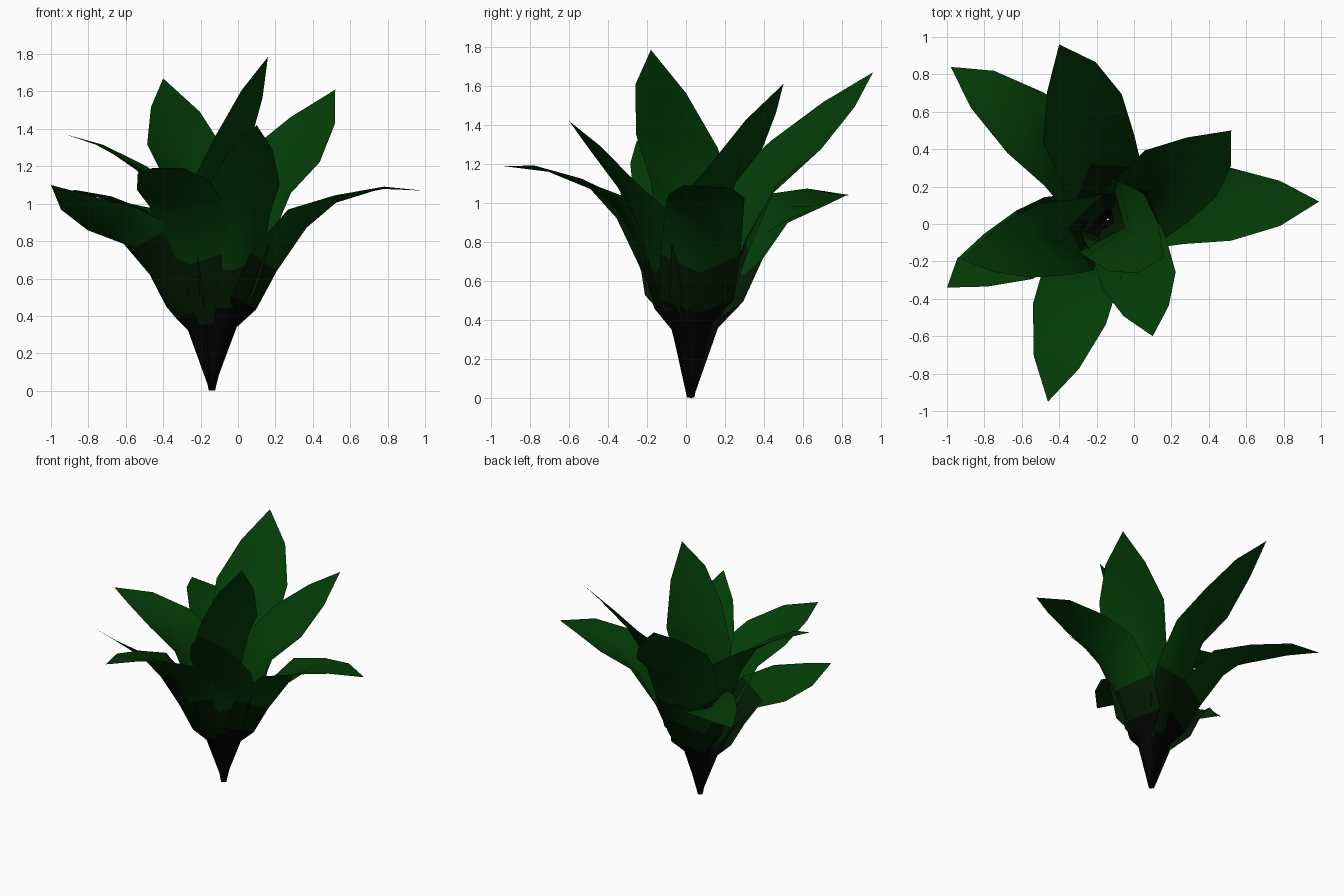
import bpy
from mathutils import Vector as V

if "Cube" in bpy.data.objects:
    bpy.data.objects.remove(bpy.data.objects["Cube"])

ROOT = V((-0.14, 0.025, 0.0))


def material(name, rgb):
    m = bpy.data.materials.new(name)
    m.diffuse_color = (*rgb, 1)
    m.use_nodes = True
    m.node_tree.nodes["Principled BSDF"].inputs["Base Color"].default_value = m.diffuse_color
    return m


# Leaf colours from the dark root to the green blade
MATS = [material("root_dark", (0.001, 0.001, 0.001)),
        material("leaf_shade", (0.001, 0.012, 0.001)),
        material("leaf_green", (0.001, 0.045, 0.002))]


def hermite(p0, t0, p1, t1, t):
    a, b = t * t, t * t * t
    return (p0 * (2*b - 3*a + 1) + t0 * (b - 2*a + t)
            + p1 * (3*a - 2*b) + t1 * (b - a))


def leaf(name, tip, upper, wide, half):
    """Keeled blade from the root through two centre points to a pointed tip.
    half = half-width vector at the widest row."""
    tip, upper, wide, half = V(tip), V(upper), V(wide), V(half)
    out = V((wide.x - ROOT.x, wide.y - ROOT.y, 0)).normalized()
    # Keep every blade's upper side facing up and inwards
    if half.cross(upper - wide).dot(V((0, 0, 1)) - out) < 0:
        half = -half
    start = ROOT + out * 0.006
    t0 = out * 0.12 + V((0, 0, 0.9))
    t1 = (upper - wide) * 2.5
    flat = V((half.x, half.y, 0)).normalized() * 0.21

    # Rows: edges are folded inwards from the keel, more so near the root
    verts, faces = [], []
    for t, w, keel, fold in ((0, .08, 0, .01), (.3, .36, .01, .05),
                             (.39, .92, .06, .09), (.55, 1, .05, .12),
                             (.76, 1, .035, .10), (1, 1, .02, .01)):
        c = hermite(start, t0, wide, t1, t)
        tan = hermite(start, t0, wide, t1, t + .01) - c
        side = flat.lerp(half, t * t) * w
        n = side.cross(tan).normalized()
        verts += [c - side + n * fold, c - n * keel, c + side + n * fold]
    side = half * 0.62
    verts += [upper - side, upper, upper + side, tip]
    for r in range(6):
        for k in (0, 1):
            a = r * 3 + k
            faces.append((a, a + 1, a + 4, a + 3))
    faces += [(18, 19, 21), (19, 20, 21)]

    me = bpy.data.meshes.new(name)
    me.from_pydata(verts, [], faces)
    for m in MATS:
        me.materials.append(m)
    for p in me.polygons:
        z = p.center.z
        p.material_index = 0 if z < 0.42 else 1 if z < 0.75 else 2
        p.use_smooth = True
    ob = bpy.data.objects.new(name, me)
    bpy.context.collection.objects.link(ob)


# Tall inner leaves
leaf("leaf_centre", (.16, -.18, 1.785), (.075, -.13, 1.585), (-.03, -.05, 1.31), (.09, .21, -.035))
leaf("leaf_back", (-.40, .96, 1.67), (-.335, .785, 1.505), (-.28, .57, 1.29), (.21, .13, -.02))
leaf("leaf_back_right", (.52, .50, 1.61), (.40, .385, 1.445), (.25, .275, 1.245), (.19, -.125, -.03))
leaf("leaf_front_right", (.10, -.60, 1.42), (.065, -.465, 1.28), (.03, -.31, 1.085), (.195, .045, .015))
leaf("leaf_left_upper", (-.92, -.19, 1.37), (-.74, -.13, 1.315), (-.53, -.085, 1.195), (-.03, -.20, 0))

# Spreading outer leaves
leaf("leaf_right", (.99, .12, 1.07), (.78, .11, 1.085), (.52, .105, 1.025), (0, .195, -.01))
leaf("leaf_front", (-.46, -.95, 1.19), (-.415, -.74, 1.175), (-.345, -.485, 1.09), (.195, -.055, .025))
leaf("leaf_left_lower", (-1.0, -.34, 1.10), (-.865, -.26, 1.005), (-.675, -.18, .91), (.13, -.12, .06))
leaf("leaf_back_left", (-.98, .84, 1.04), (-.81, .72, 1.055), (-.58, .54, 1.0), (.10, .16, -.03))
